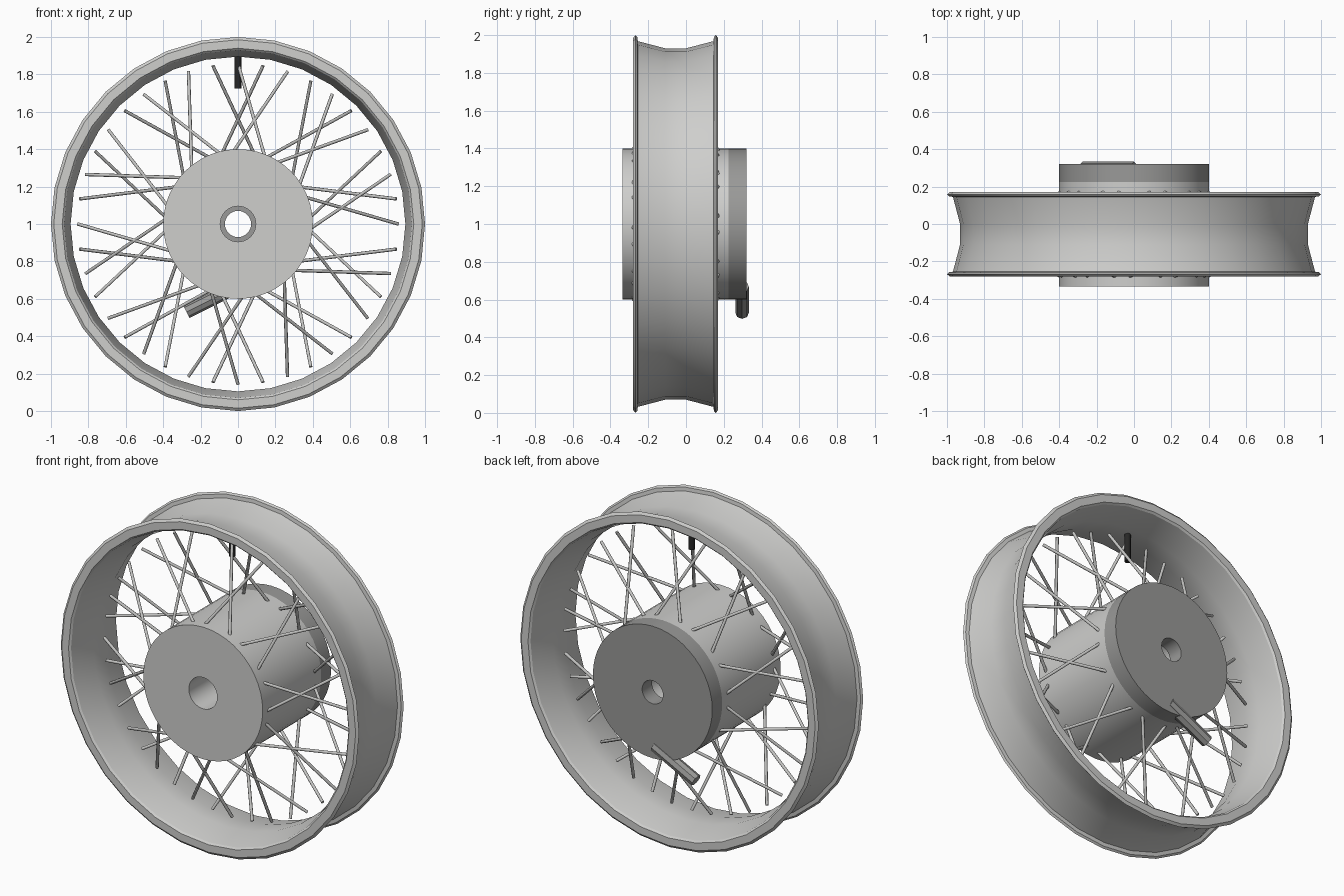
import bpy, bmesh, math
from mathutils import Vector

if "Cube" in bpy.data.objects:
    bpy.data.objects.remove(bpy.data.objects["Cube"])


def material(name, v):
    m = bpy.data.materials.new(name)
    m.diffuse_color = (v, v, v * 0.98, 1)
    m.use_nodes = True
    m.node_tree.nodes["Principled BSDF"].inputs["Base Color"].default_value = m.diffuse_color
    return m


LIGHT = material("light_metal", 0.62)
SPOKE = material("spoke_steel", 0.55)
DARK = material("dark_metal", 0.32)
BLACK = material("black_rubber", 0.02)
RIM_Y = -0.055


def finish(bm, name, mat, angle=30):
    bmesh.ops.recalc_face_normals(bm, faces=bm.faces)
    me = bpy.data.meshes.new(name)
    bm.to_mesh(me)
    bm.free()
    ob = bpy.data.objects.new(name, me)
    bpy.context.collection.objects.link(ob)
    me.materials.append(mat)
    bpy.ops.object.select_all(action='DESELECT')
    ob.select_set(True)
    bpy.context.view_layer.objects.active = ob
    bpy.ops.object.shade_smooth_by_angle(angle=math.radians(angle))
    return ob


def ring(name, profile, sides, mat, angle=30):
    """Closed (y, radius) profile turned around the axle at z = 1."""
    bm = bmesh.new()
    loops = []
    for k in range(sides):
        a = 2 * math.pi * k / sides
        loops.append([bm.verts.new((r * math.sin(a), y, 1 + r * math.cos(a)))
                      for y, r in profile])
    n = len(profile)
    for k in range(sides):
        p, q = loops[k], loops[(k + 1) % sides]
        for j in range(n):
            bm.faces.new((p[j], p[(j + 1) % n], q[(j + 1) % n], q[j]))
    return finish(bm, name, mat, angle)


def add_rod(bm, a, b, radius, sides):
    a, b = Vector(a), Vector(b)
    d = b - a
    rot = d.to_track_quat('Z', 'Y').to_matrix().to_4x4()
    rot.translation = (a + b) / 2
    bmesh.ops.create_cone(bm, cap_ends=True, segments=sides, radius1=radius,
                          radius2=radius, depth=d.length, matrix=rot)


def polar(r, deg, y):
    a = math.radians(deg)
    return (r * math.cos(a), y, 1 + r * math.sin(a))


# Rim: half profile mirrored across the rim's middle plane
outer = [(0.055, 0.93), (0.2, 0.968), (0.203, 0.99), (0.213, 1.0), (0.225, 0.985)]
inner = [(0.225, 0.94), (0.215, 0.93), (0.055, 0.895)]
half = outer + inner
profile = [(RIM_Y + y, r) for y, r in half]
profile += [(RIM_Y - y, r) for y, r in reversed(half)]
ring("rim", profile, 32, LIGHT)

# Hub drum and brake plate, both with a bored centre
ring("hub", [(-0.335, 0.4), (0.225, 0.4), (0.225, 0.095), (-0.335, 0.095)], 48, LIGHT)
ring("brake_plate", [(0.225, 0.4), (0.32, 0.4), (0.32, 0.07), (0.225, 0.07)], 48, DARK)

# Spokes: even ones from the front of the hub, odd ones from the back,
# in crossing pairs
bm = bmesh.new()
for i in range(40):
    lean = 22 if i % 4 < 2 else -22
    y = -0.285 if i % 2 == 0 else 0.175
    add_rod(bm, polar(0.385, 9 * i + lean, y), polar(0.857, 9 * i, RIM_Y), 0.009, 8)
finish(bm, "spokes", SPOKE, 50)

# Brake lever on the back plate
bm = bmesh.new()
add_rod(bm, (0.0, 0.297, 0.668), (-0.275, 0.297, 0.53), 0.036, 8)
finish(bm, "brake_lever", DARK)

# Valve stem hanging from the top of the rim
bm = bmesh.new()
add_rod(bm, (0, RIM_Y, 1.725), (0, RIM_Y, 1.91), 0.018, 12)
finish(bm, "valve_stem", BLACK, 40)
